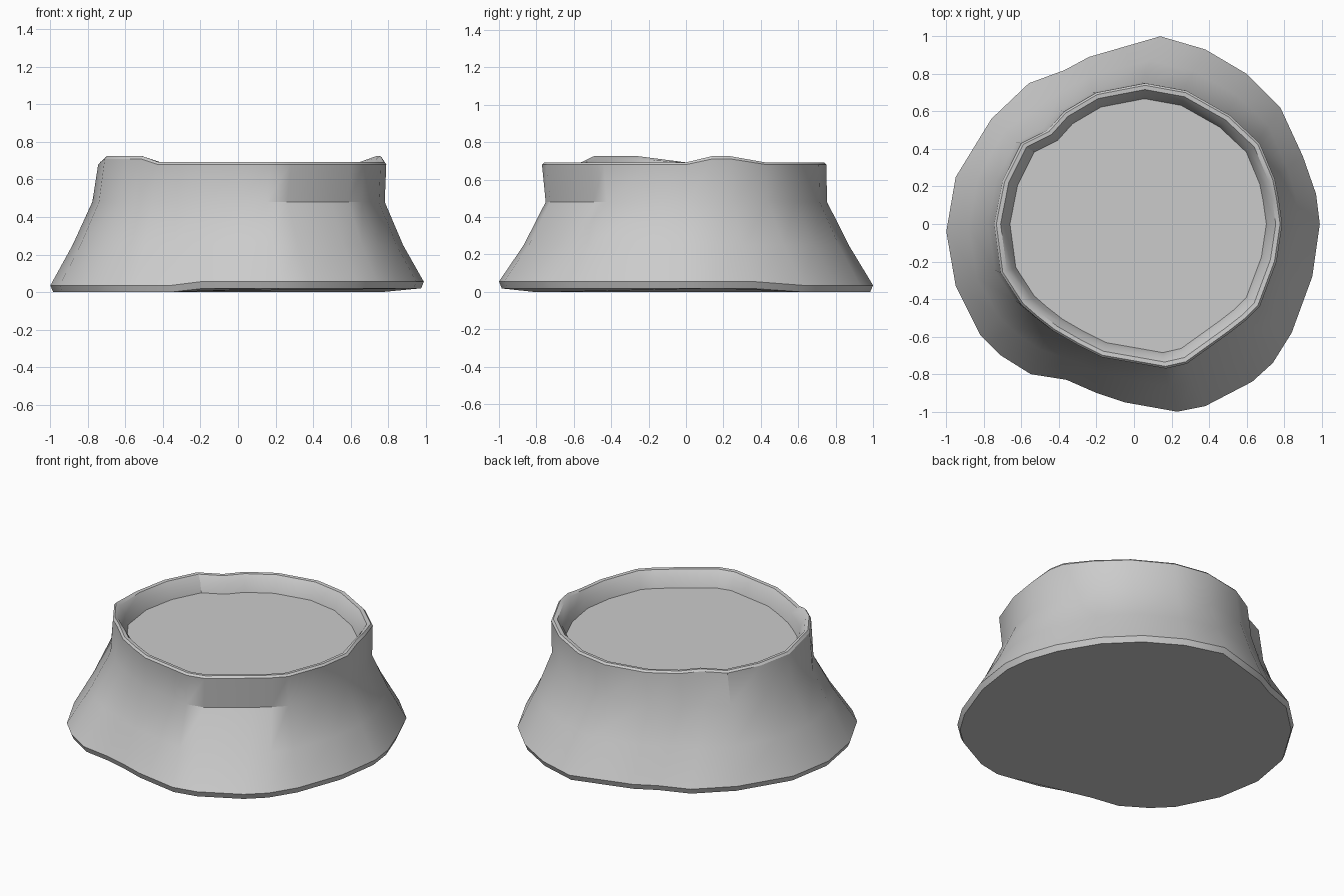
import bpy, bmesh, math

if "Cube" in bpy.data.objects:
    bpy.data.objects.remove(bpy.data.objects["Cube"])

# Uneven hand-shaped outlines seen from above, counter-clockwise from +x
BASE = [(.99, 0), (.97, .16), (.9, .36), (.78, .62), (.6, .8), (.38, .93), (.14, 1),
        (-.24, .89), (-.37, .82), (-.56, .75), (-.76, .56), (-.95, .25), (-1, -.04),
        (-.95, -.33), (-.82, -.59), (-.71, -.7), (-.55, -.8), (-.36, -.83), (-.2, -.9),
        (-.05, -.95), (.23, -1), (.38, -.97), (.63, -.84), (.74, -.74), (.84, -.58), (.95, -.28)]
RIM = [(.79, 0), (.77, .14), (.75, .24), (.67, .43), (.51, .58), (.28, .71), (.06, .75),
       (-.2, .7), (-.37, .6), (-.46, .5), (-.6, .43), (-.7, .23), (-.745, 0),
       (-.71, -.26), (-.6, -.43), (-.52, -.5), (-.43, -.57), (-.3, -.645), (-.17, -.71),
       (.03, -.745), (.17, -.77), (.28, -.745), (.51, -.58), (.6, -.51), (.67, -.44), (.76, -.2)]
RAISED = {1, 2, 13, 14, 15}          # rim points lifted into small bumps
N = len(BASE)


def scaled_rim(s, z, lift=0.0):
    """Rim outline shrunk about its centre."""
    return [(.02 + (x - .02) * s, y * s, z + (lift if i in RAISED else 0))
            for i, (x, y) in enumerate(RIM)]


# Flared foot, waist and wall
edge_z = [.035 if 3 <= i <= 17 else .055 for i in range(N)]
foot = [(x, y, edge_z[i]) for i, (x, y) in enumerate(BASE)]
underside = [(x * .985, y * .985, (z - .035) * .9) for x, y, z in foot]
waist = [(x * 1.015 - .02, y * .99 + .012, .48) for x, y in RIM]
flare = [(w[0] * .53 + f[0] * .47, w[1] * .53 + f[1] * .47, .25)
         for w, f in zip(waist, foot)]

rings = [underside, foot, flare, waist,
         scaled_rim(1, .68, .03), scaled_rim(.985, .692, .033),   # outer lip
         scaled_rim(.955, .69, .02),                              # rim top
         scaled_rim(.915, .65), scaled_rim(.89, .59)]             # recess wall

bm = bmesh.new()
loops = [[bm.verts.new(p) for p in ring] for ring in rings]
for a, b in zip(loops, loops[1:]):
    for i in range(N):
        j = (i + 1) % N
        bm.faces.new((a[i], a[j], b[j], b[i]))
bm.faces.new(loops[0][::-1])   # bottom
bm.faces.new(loops[-1])        # recessed floor
bmesh.ops.recalc_face_normals(bm, faces=bm.faces)

mesh = bpy.data.meshes.new("flared_pedestal")
bm.to_mesh(mesh)
bm.free()
obj = bpy.data.objects.new("flared_pedestal", mesh)
bpy.context.collection.objects.link(obj)
bpy.context.view_layer.objects.active = obj
obj.select_set(True)
bpy.ops.object.shade_smooth_by_angle(angle=math.radians(30))
